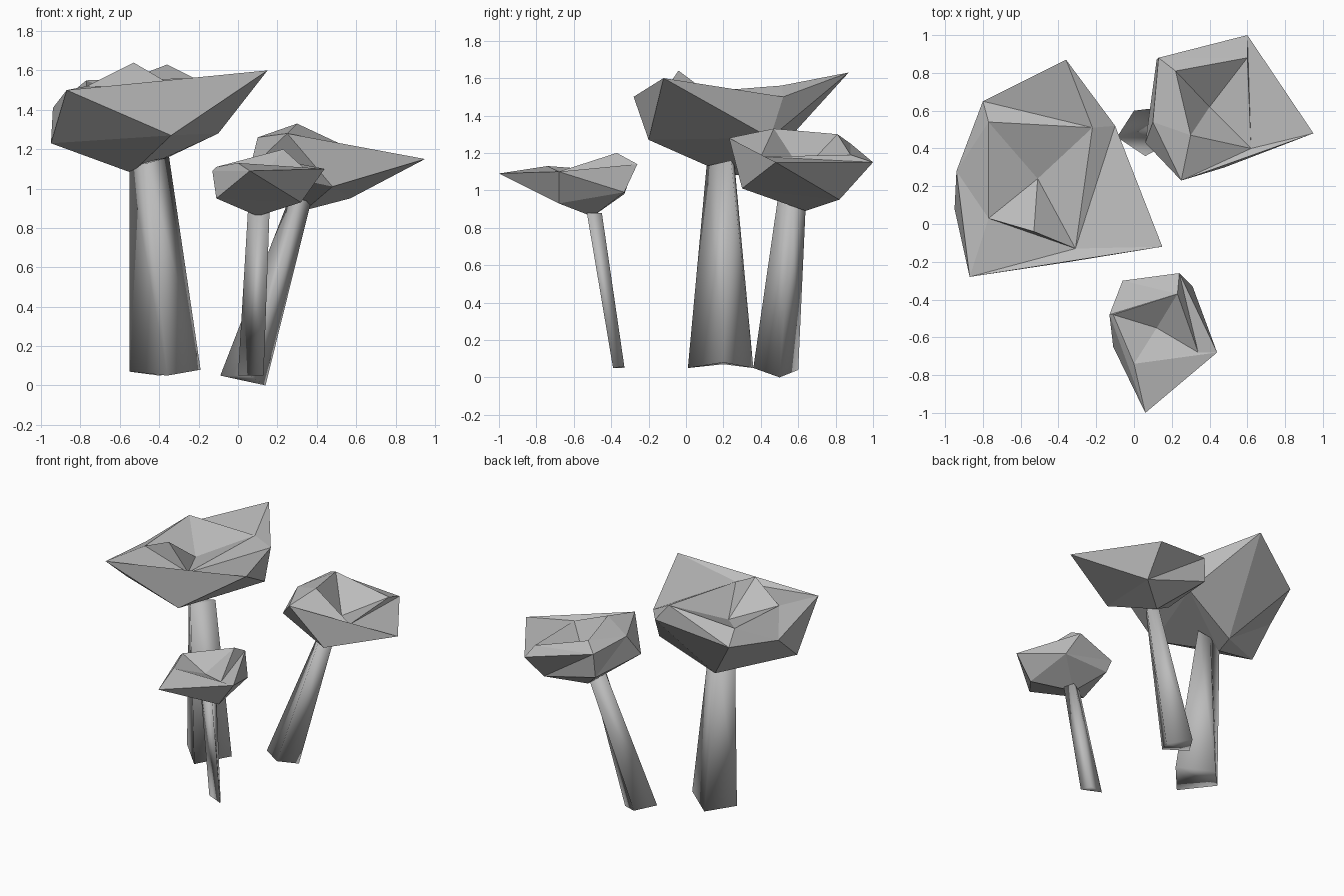
import bpy
import bmesh
import math

default_cube = bpy.data.objects.get("Cube")
if default_cube:
    bpy.data.objects.remove(default_cube, do_unlink=True)

# One stone grey colour for everything
GREY = (0.5, 0.5, 0.5, 1)
stone_grey = bpy.data.materials.new("stone_grey")
stone_grey.use_nodes = True
stone_grey.diffuse_color = GREY
principled = stone_grey.node_tree.nodes["Principled BSDF"]
principled.inputs["Base Color"].default_value = GREY


def finish(bm, name, smooth):
    """Turn a bmesh into a named, shaded and coloured object."""
    bmesh.ops.recalc_face_normals(bm, faces=bm.faces)
    for face in bm.faces:
        face.smooth = smooth
    mesh = bpy.data.meshes.new(name)
    bm.to_mesh(mesh)
    bm.free()
    mesh.materials.append(stone_grey)
    obj = bpy.data.objects.new(name, mesh)
    bpy.context.collection.objects.link(obj)
    return obj


def make_ring(bm, points, centre):
    """Add a ring of vertices, ordered by angle around the centre."""
    def angle(p):
        return math.atan2(p[1] - centre[1], p[0] - centre[0])
    ordered = sorted(points, key=angle)
    return [(angle(p), bm.verts.new(p)) for p in ordered]


def zip_rings(bm, ring_a, ring_b, lead=0):
    """Join two rings with triangles by angle; lead favours the first ring."""
    def step(ring, i):
        turn, index = divmod(i, len(ring))
        return ring[index][0] + turn * math.tau, ring[index][1]
    i = j = 0
    while i < len(ring_a) or j < len(ring_b):
        a, b = step(ring_a, i)[1], step(ring_b, j)[1]
        next_a, next_b = step(ring_a, i + 1), step(ring_b, j + 1)
        move_a = j == len(ring_b) or (
            i < len(ring_a) and next_a[0] < next_b[0] + lead)
        if move_a:
            bm.faces.new((a, next_a[1], b))
            i += 1
        else:
            bm.faces.new((a, next_b[1], b))
            j += 1


def fan(bm, verts, tip):
    """Close a loop of vertices with triangles to a single point."""
    tip_vert = bm.verts.new(tip)
    for k, vert in enumerate(verts):
        bm.faces.new((vert, verts[(k + 1) % len(verts)], tip_vert))


def cap(name, bottom, lower, rim, crown, pit, peak=None):
    """Faceted cap: underside, flared rim, raised crown and sunken pit."""
    bm = bmesh.new()
    rings = [make_ring(bm, pts, pit) for pts in (lower, rim, crown)]
    fan(bm, [v for _, v in rings[0]], bottom)
    zip_rings(bm, rings[0], rings[1])
    zip_rings(bm, rings[1], rings[2], lead=0.2)
    hollow = [v for _, v in rings[2]]
    if peak:
        # Upright shard standing on the front edge of the crown
        shard = bm.verts.new(peak)
        bm.faces.new((hollow[0], hollow[1], shard))
        hollow.insert(1, shard)
    fan(bm, hollow, pit)
    return finish(bm, name, smooth=False)


def stem(name, foot, neck):
    """Leaning, tapered stem between two matching polygons."""
    bm = bmesh.new()
    low = [bm.verts.new(p) for p in foot]
    high = [bm.verts.new(p) for p in neck]
    count = len(low)
    for k in range(count):
        n = (k + 1) % count
        bm.faces.new((low[k], low[n], high[k]))
        bm.faces.new((low[n], high[n], high[k]))
    bm.faces.new(low)
    bm.faces.new(high)
    return finish(bm, name, smooth=True)


# Large mushroom
cap("large_cap",
    bottom=(-.54, .23, 1.08),
    lower=[(-.34, -.2, 1.27), (-.1, .45, 1.28), (-.5, .38, 1.09),
           (-.95, .08, 1.23)],
    rim=[(-.87, -.28, 1.5), (.15, -.12, 1.6), (-.1, .52, 1.5),
         (-.36, .87, 1.63), (-.8, .65, 1.46), (-.94, .28, 1.41)],
    crown=[(-.77, .54, 1.55), (-.22, .51, 1.56), (-.31, -.13, 1.51),
           (-.77, .03, 1.52)],
    pit=(-.51, .24, 1.43),
    peak=(-.53, -.04, 1.64))
stem("large_stem",
     foot=[(-.55, .2, .07), (-.36, .01, .05), (-.19, .2, .08),
           (-.4, .36, .05)],
     neck=[(-.55, .22, 1.12), (-.46, .11, 1.13), (-.35, .24, 1.16),
           (-.44, .26, 1.13)])

# Medium mushroom
cap("medium_cap",
    bottom=(.34, .64, .89),
    lower=[(.48, .3, 1.01), (.57, .82, .95), (.12, .87, 1.08),
           (.06, .43, 1.1)],
    rim=[(.25, .23, 1.28), (.95, .48, 1.15), (.6, 1, 1.15),
         (.13, .88, 1.25), (.1, .54, 1.26)],
    crown=[(.22, .81, 1.3), (.6, .88, 1.19), (.62, .4, 1.18),
           (.3, .47, 1.33)],
    pit=(.4, .62, 1.1))
stem("medium_stem",
     foot=[(-.09, .46, .05), (.06, .36, .05), (.14, .5, 0),
           (0, .6, .04)],
     neck=[(.26, .55, .95), (.31, .49, .95), (.37, .57, .93),
           (.33, .64, .92)])

# Small mushroom
cap("small_cap",
    bottom=(.1, -.5, .86),
    lower=[(-.11, -.65, .95), (.32, -.68, .93), (.31, -.33, .99),
           (-.04, -.33, .98)],
    rim=[(.06, -1, 1.09), (.44, -.68, 1.1), (.24, -.26, 1.14),
         (-.06, -.3, 1.06), (-.13, -.48, 1.09)],
    crown=[(.23, -.37, 1.2), (.34, -.68, 1.1), (0, -.74, 1.13),
           (-.11, -.48, 1.11)],
    pit=(.12, -.55, 1.05))
stem("small_stem",
     foot=[(0, -.33, .05), (.13, -.39, .05), (.09, -.33, .06)],
     neck=[(.05, -.5, .88), (.16, -.53, .88), (.14, -.45, .88)])
